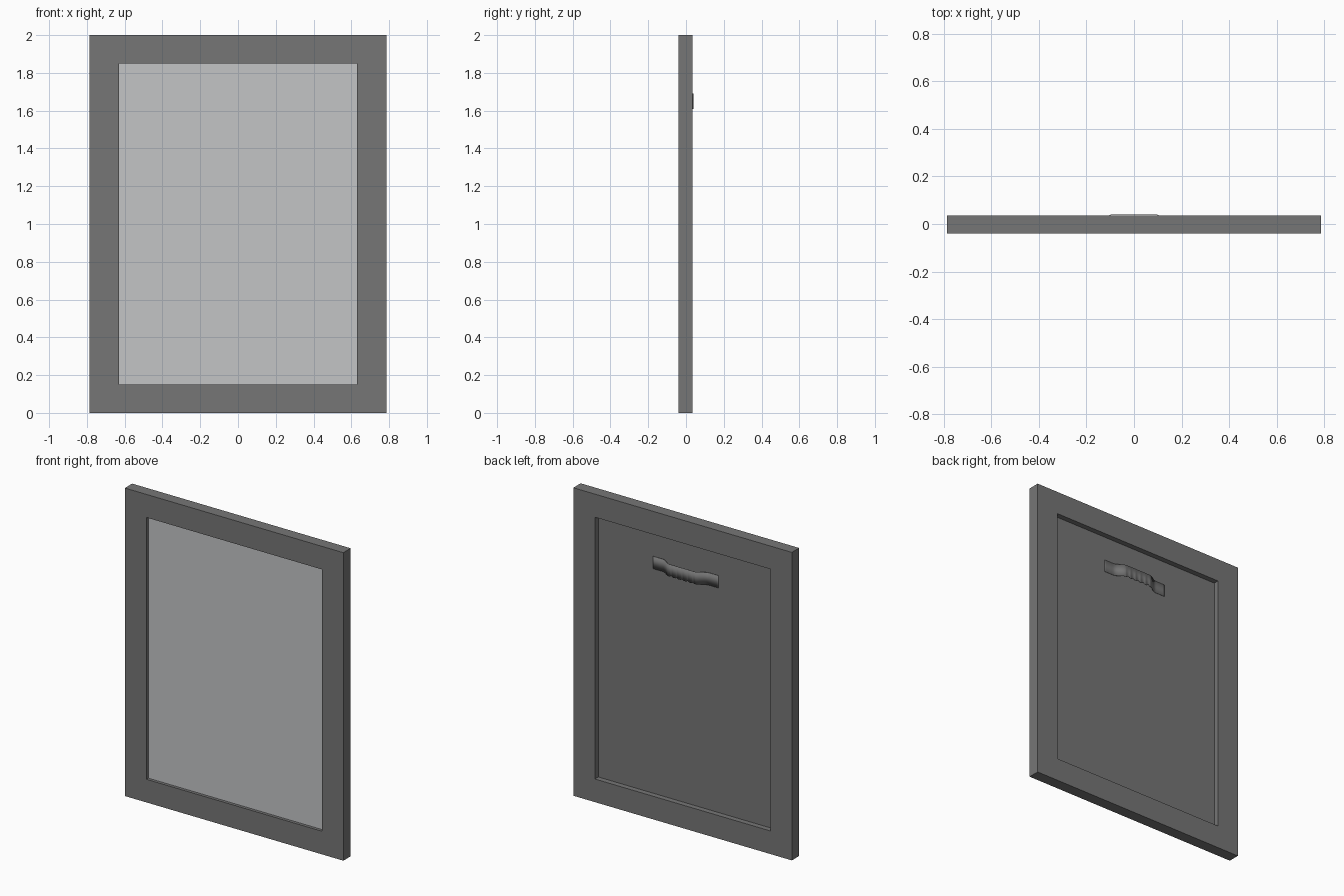
import bpy, bmesh, math

old = bpy.data.objects.get("Cube")
if old:
    bpy.data.objects.remove(old, do_unlink=True)


def material(name, rgb):
    m = bpy.data.materials.new(name)
    m.use_nodes = True
    m.diffuse_color = (*rgb, 1)
    m.node_tree.nodes["Principled BSDF"].inputs["Base Color"].default_value = (*rgb, 1)
    return m


dark_grey = material("dark_grey", (0.18, 0.18, 0.18))
pale_grey = material("pale_grey", (0.55, 0.555, 0.565))

WIDTH, HEIGHT, FRONT, BACK = 0.785, 2.0, -0.04, 0.035
OPEN_X, OPEN_LOW, OPEN_HIGH = 0.63, 0.15, 1.85


def finish(name, bm, mat):
    bmesh.ops.recalc_face_normals(bm, faces=bm.faces)
    mesh = bpy.data.meshes.new(name)
    bm.to_mesh(mesh)
    bm.free()
    mesh.materials.append(mat)
    obj = bpy.data.objects.new(name, mesh)
    bpy.context.collection.objects.link(obj)
    return obj


def rectangle(bm, half, low, high, y):
    corners = ((-half, low), (half, low), (half, high), (-half, high))
    return [bm.verts.new((x, y, z)) for x, z in corners]


def slab(name, half, low, high, front, back, mat):
    bm = bmesh.new()
    a = rectangle(bm, half, low, high, front)
    b = rectangle(bm, half, low, high, back)
    bm.faces.new(a)
    bm.faces.new(b)
    for i in range(4):
        j = (i + 1) % 4
        bm.faces.new((a[i], a[j], b[j], b[i]))
    return finish(name, bm, mat)


# Frame: a ring of four rectangle loops joined in turn
bm = bmesh.new()
loops = [rectangle(bm, WIDTH, 0, HEIGHT, FRONT),
         rectangle(bm, WIDTH, 0, HEIGHT, BACK),
         rectangle(bm, OPEN_X, OPEN_LOW, OPEN_HIGH, BACK),
         rectangle(bm, OPEN_X, OPEN_LOW, OPEN_HIGH, FRONT)]
for k, a in enumerate(loops):
    b = loops[(k + 1) % 4]
    for i in range(4):
        j = (i + 1) % 4
        bm.faces.new((a[i], a[j], b[j], b[i]))
finish("frame", bm, dark_grey)

# Picture sheet in front, backing board behind it
slab("picture_sheet", OPEN_X, OPEN_LOW, OPEN_HIGH, -0.02, -0.015, pale_grey)
slab("backing_board", OPEN_X, OPEN_LOW, OPEN_HIGH, -0.015, 0.0, dark_grey)

# Hanger: thin strip with flat ends, a raised bridge and a toothed lower edge
HALF, STEPS = 0.235, 48
bm = bmesh.new()
strip = []
for i in range(STEPS + 1):
    x = HALF * (2 * i / STEPS - 1)
    t = min(max((0.165 - abs(x)) / 0.075, 0), 1)
    y = 0.003 + 0.036 * t * t * (3 - 2 * t)
    tooth = 0.008 if abs(x) < 0.1 and i % 4 == 0 else 0
    strip.append([bm.verts.new((x, y, z)) for z in (1.61 + tooth, 1.69)])
for a, b in zip(strip, strip[1:]):
    bm.faces.new((a[0], b[0], b[1], a[1]))
hanger = finish("hanger", bm, dark_grey)
solid = hanger.modifiers.new("thickness", "SOLIDIFY")
solid.thickness = 0.002
solid.offset = 0
bpy.context.view_layer.objects.active = hanger
hanger.select_set(True)
bpy.ops.object.shade_smooth_by_angle(angle=math.radians(40))
